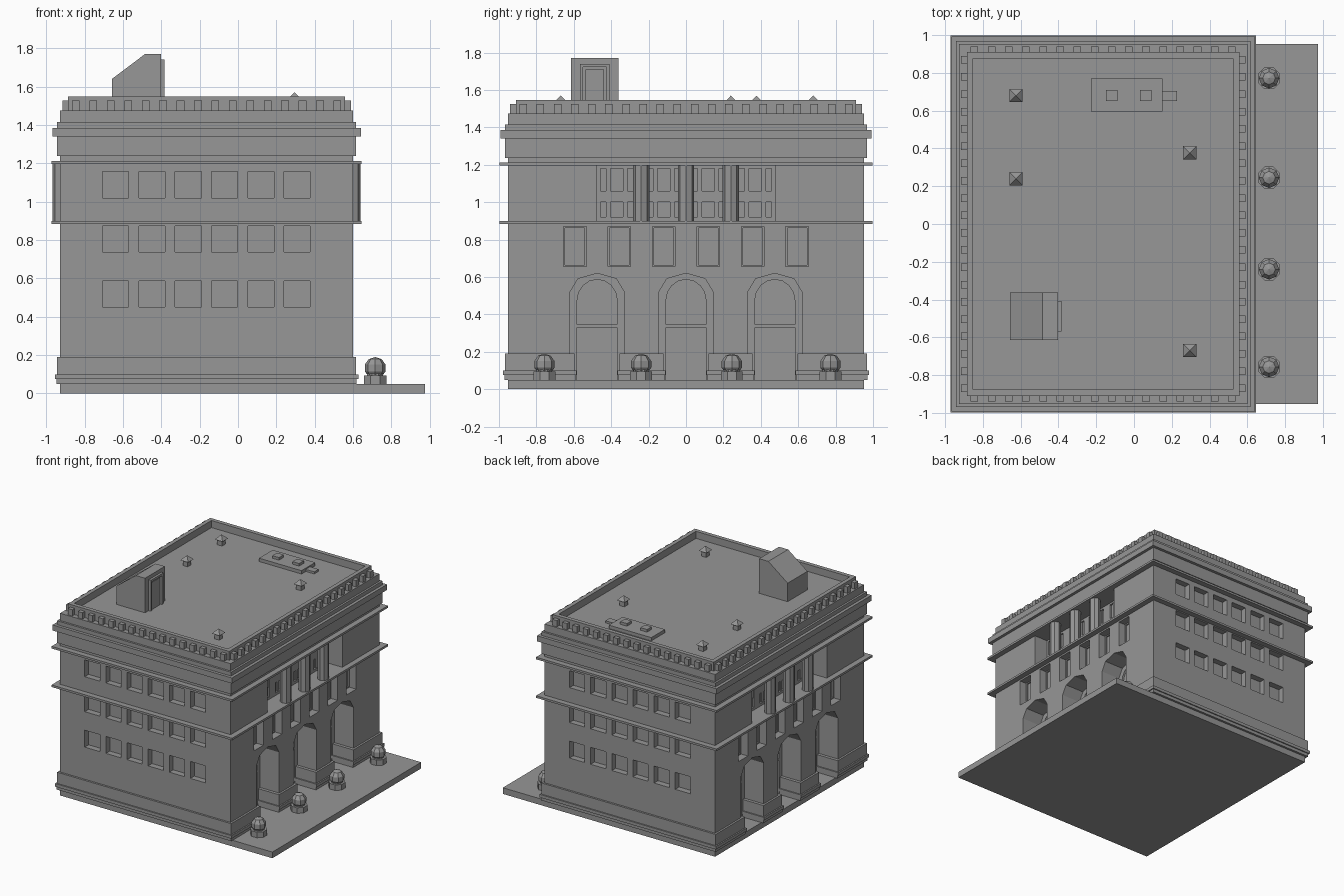
import bpy, bmesh, math
from mathutils import Matrix

if "Cube" in bpy.data.objects:
    bpy.data.objects.remove(bpy.data.objects["Cube"], do_unlink=True)

stone = bpy.data.materials.new("grey_stone")
stone.use_nodes = True
GREY = (0.308, 0.308, 0.308, 1)
stone.diffuse_color = GREY
stone.node_tree.nodes["Principled BSDF"].inputs["Base Color"].default_value = GREY

CX, HX, HY = -0.1635, 0.7635, 0.952      # building centre and half sizes
FLOOR, ATTIC, ROOF = 0.05, 1.475, 1.49
ARCH_DEPTH, LOGGIA_DEPTH = 0.17, 0.12
SIDES = (1, -1)
ARCHES = (-0.475, 0, 0.475)


def box(bm, x, y, z):
    lo = [min(a) for a in (x, y, z)]
    hi = [max(a) for a in (x, y, z)]
    m = Matrix.Translation([(a + b) / 2 for a, b in zip(lo, hi)])
    m = m @ Matrix.Diagonal([b - a for a, b in zip(lo, hi)] + [1])
    bmesh.ops.create_cube(bm, size=1, matrix=m)


def prism(bm, pts, a, b, axis):
    """Extrude a 2D outline along one axis from a to b."""
    def at(p, t):
        c = list(p)
        c.insert(axis, t)
        return bm.verts.new(c)
    lo, hi = [at(p, a) for p in pts], [at(p, b) for p in pts]
    bm.faces.new(lo)
    bm.faces.new(hi[::-1])
    for i in range(len(pts)):
        j = (i + 1) % len(pts)
        bm.faces.new((lo[i], hi[i], hi[j], lo[j]))


def cone(bm, x, y, z0, z1, r0, r1, sides, turn):
    m = Matrix.Translation((x, y, (z0 + z1) / 2)) @ Matrix.Rotation(turn, 4, 'Z')
    bmesh.ops.create_cone(bm, cap_ends=True, segments=sides, radius1=r0,
                          radius2=r1, depth=z1 - z0, matrix=m)


def finish(name, bm):
    bmesh.ops.recalc_face_normals(bm, faces=bm.faces)
    me = bpy.data.meshes.new(name)
    bm.to_mesh(me)
    bm.free()
    ob = bpy.data.objects.new(name, me)
    bpy.context.collection.objects.link(ob)
    me.materials.append(stone)
    return ob


def cut(target, bm):
    """Subtract a set of cutters and bake the result."""
    cutter = finish("cutter", bm)
    cutter.hide_render = True
    mod = target.modifiers.new("cut", 'BOOLEAN')
    mod.operation, mod.solver, mod.object = 'DIFFERENCE', 'EXACT', cutter
    bpy.context.view_layer.update()
    deps = bpy.context.evaluated_depsgraph_get()
    mesh = bpy.data.meshes.new_from_object(target.evaluated_get(deps))
    target.modifiers.clear()
    target.data = mesh
    bpy.data.objects.remove(cutter, do_unlink=True)


def tier(name, off, z0, z1):
    bm = bmesh.new()
    box(bm, (CX - HX - off, CX + HX + off), (-HY - off, HY + off), (z0, z1))
    return finish(name, bm)


def arch(y, half, spring, rise, steps):
    pts = [(y - half, 0.03), (y + half, 0.03)]
    for i in range(steps + 1):
        a = math.pi * i / steps
        pts.append((y + half * math.cos(a), spring + rise * math.sin(a)))
    return pts


def fx(s, depth):
    """X position at a depth behind the arcaded facade on side s."""
    return CX + s * (HX - depth)


# Paving slab
bm = bmesh.new()
box(bm, (CX - HX, 0.974), (-HY, HY), (0, FLOOR))
finish("paving_slab", bm)

# Main walls with arches, windows and loggias cut in
walls = tier("walls", 0, FLOOR, 1.24)
outer, inner = bmesh.new(), bmesh.new()
small_windows = [-0.594 + 0.2376 * i for i in range(6)]
bays = [-0.37, -0.119, 0.119, 0.37]
for s in SIDES:
    for y in ARCHES:
        prism(outer, arch(y, 0.145, 0.52, 0.1, 4), fx(s, ARCH_DEPTH), fx(s, -0.1), 0)
        prism(inner, arch(y, 0.107, 0.475, 0.112, 8), fx(s, ARCH_DEPTH + 0.015), fx(s, 0.1), 0)
    for y in small_windows:
        box(outer, (fx(s, 0.06), fx(s, -0.1)), (y - 0.061, y + 0.061), (0.655, 0.87))
        box(inner, (fx(s, 0.07), fx(s, 0.03)), (y - 0.052, y + 0.052), (0.664, 0.861))
    box(outer, (fx(s, LOGGIA_DEPTH), fx(s, -0.1)), (-0.477, 0.477), (0.895, 1.2))
    for y in bays:
        box(inner, (fx(s, LOGGIA_DEPTH + 0.015), fx(s, 0.05)), (y - 0.088, y + 0.088), (0.92, 1.18))
    for i in range(6):
        x = -0.638 + 0.1893 * i
        for z in (0.45, 0.737, 1.02):
            box(outer, (x - 0.068, x + 0.068), (s * (HY - 0.05), s * (HY + 0.1)), (z, z + 0.137))
cut(walls, outer)
cut(walls, inner)

# Stepped plinth, opened at the arches
for name, off, z0, z1, half in (("plinth_foot", 0.018, FLOOR, 0.075, 0.115),
                                ("plinth_step", 0.027, 0.075, 0.1, 0.11),
                                ("plinth", 0.016, 0.1, 0.19, 0.12)):
    plinth = tier(name, off, z0, z1)
    bm = bmesh.new()
    for s in SIDES:
        for y in ARCHES:
            box(bm, (fx(s, 0.22), fx(s, -0.1)), (y - half, y + half), (0.03, 0.3))
    cut(plinth, bm)

# Ledges, stacked cornice and the roof deck inside the parapet
for name, off, z0, z1 in (("lower_ledge", 0.045, 0.883, 0.9),
                          ("upper_ledge", 0.045, 1.195, 1.212),
                          ("frieze", 0.016, 1.237, 1.34),
                          ("cornice", 0.04, 1.34, 1.385),
                          ("cornice_cap", 0.016, 1.385, 1.416),
                          ("attic", 0, 1.416, ATTIC),
                          ("roof_deck", -0.06, ATTIC - 0.01, ROOF)):
    tier(name, off, z0, z1)

# Doors, window bars and loggia columns on both arcaded sides
doors, bars, columns = bmesh.new(), bmesh.new(), bmesh.new()
for s in SIDES:
    d = ARCH_DEPTH
    for y in ARCHES:
        box(doors, (fx(s, d + 0.03), fx(s, d)), (y - 0.107, y + 0.107), (0.33, 0.345))
        for k in SIDES:
            box(doors, (fx(s, d + 0.03), fx(s, d + 0.008)),
                (y + k * 0.012, y + k * 0.095), (FLOOR, 0.32))
    d = LOGGIA_DEPTH
    for y in bays:
        box(bars, (fx(s, d + 0.03), fx(s, d + 0.003)), (y - 0.088, y + 0.088), (1.0, 1.06))
        for dy in (-0.045, 0.045):
            box(bars, (fx(s, d + 0.03), fx(s, d + 0.006)),
                (y + dy - 0.012, y + dy + 0.012), (0.92, 1.18))
    for y in (-0.24, 0, 0.24):
        cone(columns, fx(s, 0.005), y, 0.895, 1.2, 0.044, 0.044, 8, 0)
finish("doors", doors)
finish("window_bars", bars)
finish("loggia_columns", columns)

# Roof parapet with dentils
px, py, t, top = HX - 0.042, HY - 0.042, 0.033, 1.547
bm = bmesh.new()
for s in SIDES:
    box(bm, (CX + s * px, CX + s * (px - t)), (-py, py), (ATTIC - 0.01, top))
    box(bm, (CX - px + t, CX + px - t), (s * py, s * (py - t)), (ATTIC - 0.01, top))
finish("parapet", bm)
bm = bmesh.new()
for s in SIDES:
    for i in range(16):
        x = CX - px + 0.04 + i * (2 * px - 0.08) / 15
        box(bm, (x - 0.02, x + 0.02), (s * py, s * (py + 0.031)), (ATTIC, 1.526))
    for i in range(20):
        y = -py + 0.04 + i * (2 * py - 0.08) / 19
        box(bm, (CX + s * px, CX + s * (px + 0.031)), (y - 0.02, y + 0.02), (ATTIC, 1.526))
finish("dentils", bm)

# Stair house with sloping roof and framed door
bm = bmesh.new()
prism(bm, [(-0.657, ROOF), (-0.402, ROOF), (-0.402, 1.77), (-0.484, 1.77), (-0.657, 1.64)],
      -0.615, -0.362, 1)
finish("stair_house", bm)
bm = bmesh.new()
for y in (-0.568, -0.426):
    box(bm, (-0.41, -0.383), (y, y + 0.018), (ROOF, 1.74))
box(bm, (-0.41, -0.383), (-0.55, -0.426), (1.722, 1.74))
box(bm, (-0.41, -0.393), (-0.538, -0.438), (ROOF, 1.71))
finish("stair_house_door", bm)

# Roof vents and air unit
bm = bmesh.new()
for x, y in ((-0.625, 0.68), (-0.625, 0.24), (0.295, 0.377), (0.295, -0.67)):
    box(bm, (x - 0.022, x + 0.022), (y - 0.022, y + 0.022), (ROOF, 1.54))
    cone(bm, x, y, 1.534, 1.57, 0.05, 0, 4, math.pi / 4)
finish("roof_vents", bm)
bm = bmesh.new()
box(bm, (-0.228, 0.152), (0.595, 0.77), (ROOF, 1.517))
for x in (-0.118, 0.062):
    box(bm, (x - 0.03, x + 0.03), (0.65, 0.71), (1.51, 1.538))
box(bm, (0.14, 0.228), (0.65, 0.705), (ROOF, 1.507))
finish("air_unit", bm)

# Ball bollards along the pavement
bm = bmesh.new()
for y in (-0.757, -0.24, 0.245, 0.772):
    cone(bm, 0.715, y, FLOOR, 0.095, 0.063, 0.063, 8, math.pi / 8)
    cone(bm, 0.715, y, 0.095, 0.105, 0.045, 0.045, 8, math.pi / 8)
    bmesh.ops.create_uvsphere(bm, u_segments=8, v_segments=5, radius=0.057,
                              matrix=Matrix.Translation((0.715, y, 0.133)))
finish("ball_bollards", bm)
